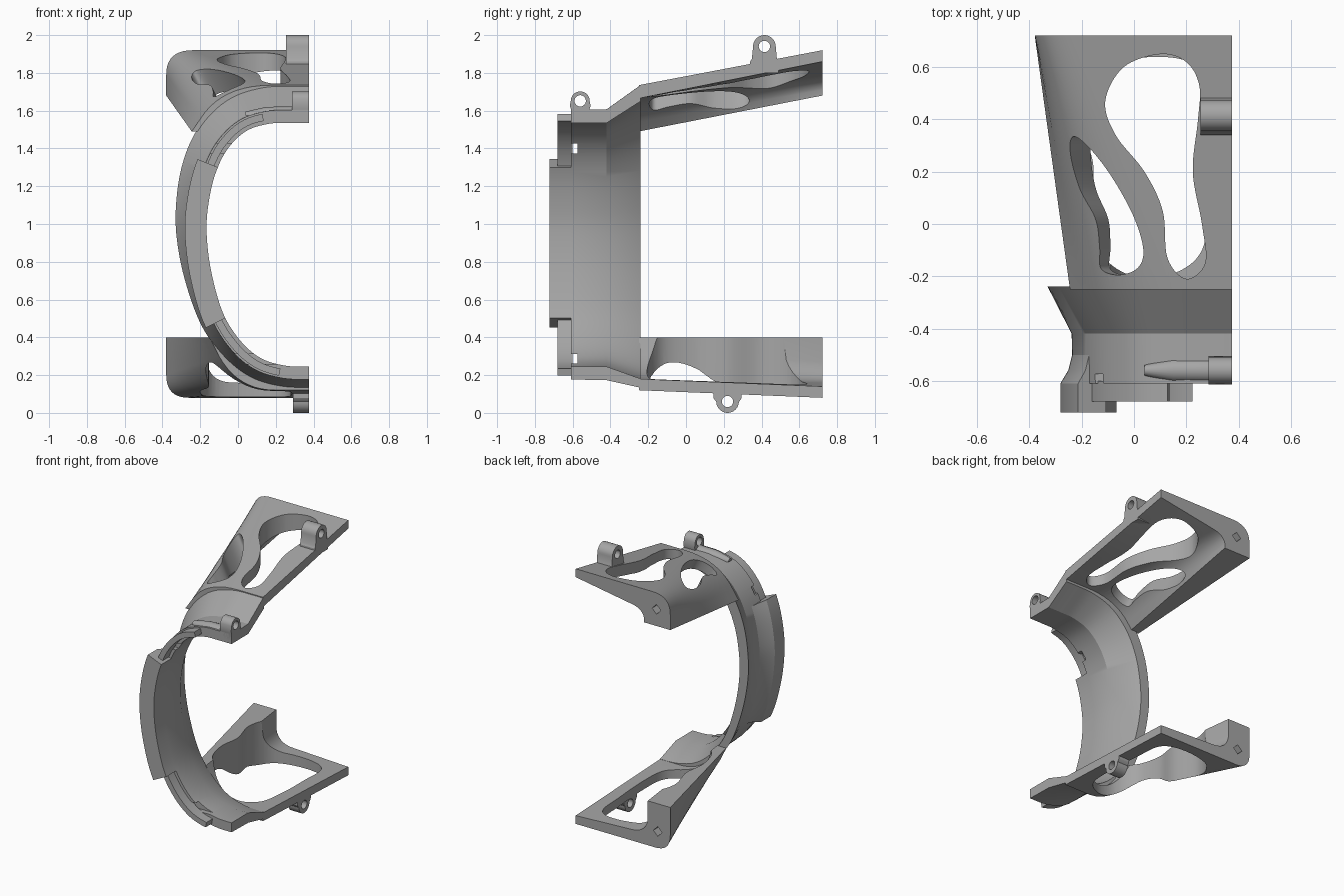
import bpy, bmesh, math
from mathutils import Vector

cube = bpy.data.objects.get("Cube")
if cube:
    bpy.data.objects.remove(cube, do_unlink=True)

grey = bpy.data.materials.new("plain grey")
grey.use_nodes = True
grey.diffuse_color = (0.38, 0.38, 0.38, 1)
grey.node_tree.nodes["Principled BSDF"].inputs["Base Color"].default_value = (0.38, 0.38, 0.38, 1)


def loft(name, sections):
    """Skin a row of closed cross-sections and cap both ends."""
    bm = bmesh.new()
    rows = [[bm.verts.new(p) for p in s] for s in sections]
    n = len(rows[0])
    for a, b in zip(rows, rows[1:]):
        for i in range(n):
            j = (i + 1) % n
            bm.faces.new((a[i], a[j], b[j], b[i]))
    bm.faces.new(rows[0][::-1])
    bm.faces.new(rows[-1])
    bmesh.ops.recalc_face_normals(bm, faces=bm.faces)
    mesh = bpy.data.meshes.new(name)
    bm.to_mesh(mesh)
    bm.free()
    mesh.materials.append(grey)
    obj = bpy.data.objects.new(name, mesh)
    bpy.context.collection.objects.link(obj)
    return obj


def activate(obj):
    bpy.ops.object.select_all(action='DESELECT')
    obj.select_set(True)
    bpy.context.view_layer.objects.active = obj


def cut(obj, cutter):
    mod = obj.modifiers.new("cut", 'BOOLEAN')
    mod.operation = 'DIFFERENCE'
    mod.solver = 'EXACT'
    mod.object = cutter
    activate(obj)
    bpy.ops.object.modifier_apply(modifier=mod.name)
    bpy.data.objects.remove(cutter, do_unlink=True)


def spline(pts, steps, closed=False):
    """Smooth curve through the given points."""
    p = [Vector(q) for q in pts]
    n = len(p)
    if closed:
        get = lambda i: p[i % n]
    else:
        get = lambda i: p[max(0, min(n - 1, i))]
    out = []
    for i in range(n if closed else n - 1):
        a, b, c, d = (get(i + k) for k in (-1, 0, 1, 2))
        for s in range(steps):
            t = s / steps
            out.append(0.5 * (2 * b + (c - a) * t + (2 * a - 5 * b + 4 * c - d) * t * t
                              + (3 * b - a - 3 * c + d) * t ** 3))
    if not closed:
        out.append(p[-1])
    return out


def corner(a, c, b, steps=10):
    a, c, b = Vector(a), Vector(c), Vector(b)
    return [a * (1 - t) ** 2 + c * 2 * t * (1 - t) + b * t * t
            for t in (i / steps for i in range(steps + 1))]


def box(x0, x1, y, z, size, turn=0.0):
    """Square bar along x."""
    r = size / math.sqrt(2)
    ring = [(y + r * math.cos(turn + math.pi * (k + .5) / 2),
             z + r * math.sin(turn + math.pi * (k + .5) / 2)) for k in range(4)]
    return loft("cutter", [[(x, v, w) for v, w in ring] for x in (x0, x1)])


# Curved band: inner line from the top cut to the bottom cut, as (x, z)
inner = spline([(.375, 1.535), (.27, 1.535), (.16, 1.53), (.04, 1.49), (-.06, 1.39),
                (-.125, 1.25), (-.16, 1.08), (-.165, .93), (-.14, .74), (-.08, .53),
                (.01, .385), (.12, .29), (.25, .25), (.375, .245)], 6)
normals = []
for i in range(len(inner)):
    d = inner[min(i + 1, len(inner) - 1)] - inner[max(i - 1, 0)]
    normals.append(Vector((d.y, -d.x)).normalized())
normals[0], normals[-1] = Vector((0, 1)), Vector((0, -1))


def sweep(name, section, keep=lambda p: True):
    """Sweep (y, offset, flare) points along the part of the band that is kept."""
    rows = []
    for p, n in zip(inner, normals):
        if keep(p):
            grow = 1 + .28 * (p.y - .9) / .64
            row = []
            for y, off, flare in section:
                q = p + n * (off + flare * grow)
                row.append((q.x, y, q.y))
            rows.append(row)
    return loft(name, rows)


band = sweep("curved_band", [(-.61, 0, 0), (-.42, 0, 0), (-.24, 0, .09),
                             (-.24, 0, .157), (-.42, .072, 0), (-.61, .068, 0)])
for z, x1 in ((1.4, .1), (.285, .2)):
    cut(band, box(-.4, x1, -.6, z, .052))
lip = sweep("front_lip", [(-.68, .02, 0), (-.68, .058, 0), (-.6, .058, 0), (-.6, .02, 0)],
            lambda p: p.x < (.15 if p.y > .9 else .24))
tab = sweep("front_tab", [(-.722, 0, 0), (-.722, .115, 0), (-.61, .115, 0), (-.56, .085, 0),
                          (-.5, .07, 0), (-.5, .03, 0), (-.6, .03, 0), (-.6, 0, 0)],
            lambda p: .49 < p.y < 1.32)


# Arms: blend from the band's edge to a rounded angle section at the back
def arm_section(top, outer, wall, fillet, end):
    return ([Vector((.375, top))] + corner(*outer) + [Vector(w) for w in wall]
            + corner(*fillet) + [Vector((.375, end))])


def arm(name, front, back, y0=-.25, y1=.722, steps=8):
    rows = []
    for k in range(steps + 1):
        t = k / steps
        rows.append([(p.x, y0 + (y1 - y0) * t, p.y)
                     for p in (a.lerp(b, t) for a, b in zip(front, back))])
    return loft(name, rows)


def opening(obj, pts, z0, z1, lean=0.0):
    """Cut a smooth freeform window; lean slants it sideways."""
    line = spline(pts, 8, closed=True)
    mid = (z0 + z1) / 2
    cut(obj, loft("cutter", [[(p.x - lean * (z - mid), p.y, z) for p in line]
                             for z in (z0, z1)]))


upper = arm("upper_arm",
            arm_section(1.735, ((.18, 1.735), (-.09, 1.735), (-.2, 1.555)),
                        ((-.245, 1.49), (-.18, 1.49)),
                        ((-.14, 1.54), (-.04, 1.66), (.16, 1.665)), 1.665),
            arm_section(1.92, ((-.24, 1.92), (-.38, 1.92), (-.38, 1.79)),
                        ((-.38, 1.68), (-.17, 1.68)),
                        ((-.17, 1.71), (-.16, 1.77), (-.08, 1.785)), 1.86))
lower = arm("lower_arm",
            arm_section(.12, ((.2, .12), (0, .12), (-.1, .3)),
                        ((-.15, .4), (-.08, .4)),
                        ((-.04, .32), (.05, .18), (.22, .18)), .18),
            arm_section(.08, ((-.26, .08), (-.38, .08), (-.38, .2)),
                        ((-.38, .4), (-.2, .4)),
                        ((-.2, .27), (-.19, .17), (-.08, .16)), .14))

# Freeform windows
opening(upper, [(.1, .65), (-.04, .6), (-.11, .47), (-.07, .34), (.04, .2), (.11, .05),
                (.128, -.13), (.2, -.21), (.272, -.15), (.26, 0), (.225, .2),
                (.245, .4), (.25, .53), (.2, .62)], 1.4, 2.1)
opening(upper, [(-.18, .335), (-.21, .27), (-.19, .14), (-.13, .02), (-.13, -.09),
                (-.14, -.17), (-.06, -.195), (.03, -.17), (.065, -.1), (.04, .03),
                (-.03, .18), (-.11, .29)], 1.35, 2.05, lean=.5)
opening(lower, [(.26, .58), (.1, .64), (-.12, .59), (-.2, .42), (-.155, .22), (-.17, .05),
                (-.12, -.12), (0, -.2), (.15, -.19), (.26, -.1), (.285, .1), (.28, .35)],
        -.1, .6)

# Square sockets in the back ends
for obj, x, z in ((upper, -.27, 1.8), (lower, -.28, .2)):
    r = .035
    cut(obj, loft("cutter", [[(x + r, y, z), (x, y, z + r), (x - r, y, z), (x, y, z - r)]
                             for y in (.62, .8)]))


# Lugs: rounded ear with a cross hole
def lug(name, x0, y, z, r, base, foot):
    side = 1 if z > base else -1
    arc = [(y + r * math.cos(a), z + side * r * math.sin(a))
           for a in (math.pi * k / 16 for k in range(17))]
    low = base + side * .06
    ears = [(y + foot, base), (y + foot, low), (y + r * 1.1, low + side * .015)] + arc
    ears += [(y - r * 1.1, low + side * .015), (y - foot, low), (y - foot, base)]
    obj = loft(name, [[(x, v, w) for v, w in ears] for x in (x0, .375)])
    ring = [(y + .03 * math.cos(a), z + .03 * math.sin(a))
            for a in (math.tau * k / 24 for k in range(24))]
    cut(obj, loft("cutter", [[(x, v, w) for v, w in ring] for x in (x0 - .1, .5)]))
    return obj


lugs = [lug("upper_front_lug", .285, -.56, 1.652, .05, 1.55, .05),
        lug("upper_back_lug", .255, .415, 1.94, .06, 1.80, .075),
        lug("lower_lug", .29, .22, .06, .06, .14, .075)]

# Tapered rib running into the upper front lug
rib_rows = []
for x, r in ((.04, .02), (.15, .045), (.3, .048)):
    rib_rows.append([(x, -.56 + r * math.cos(a), 1.575 + r * math.sin(a))
                     for a in (math.pi * k / 12 for k in range(13))])
rib = loft("lug_rib", rib_rows)

for obj in [band, lip, tab, upper, lower, rib] + lugs:
    activate(obj)
    bpy.ops.object.shade_smooth_by_angle(angle=math.radians(30))
